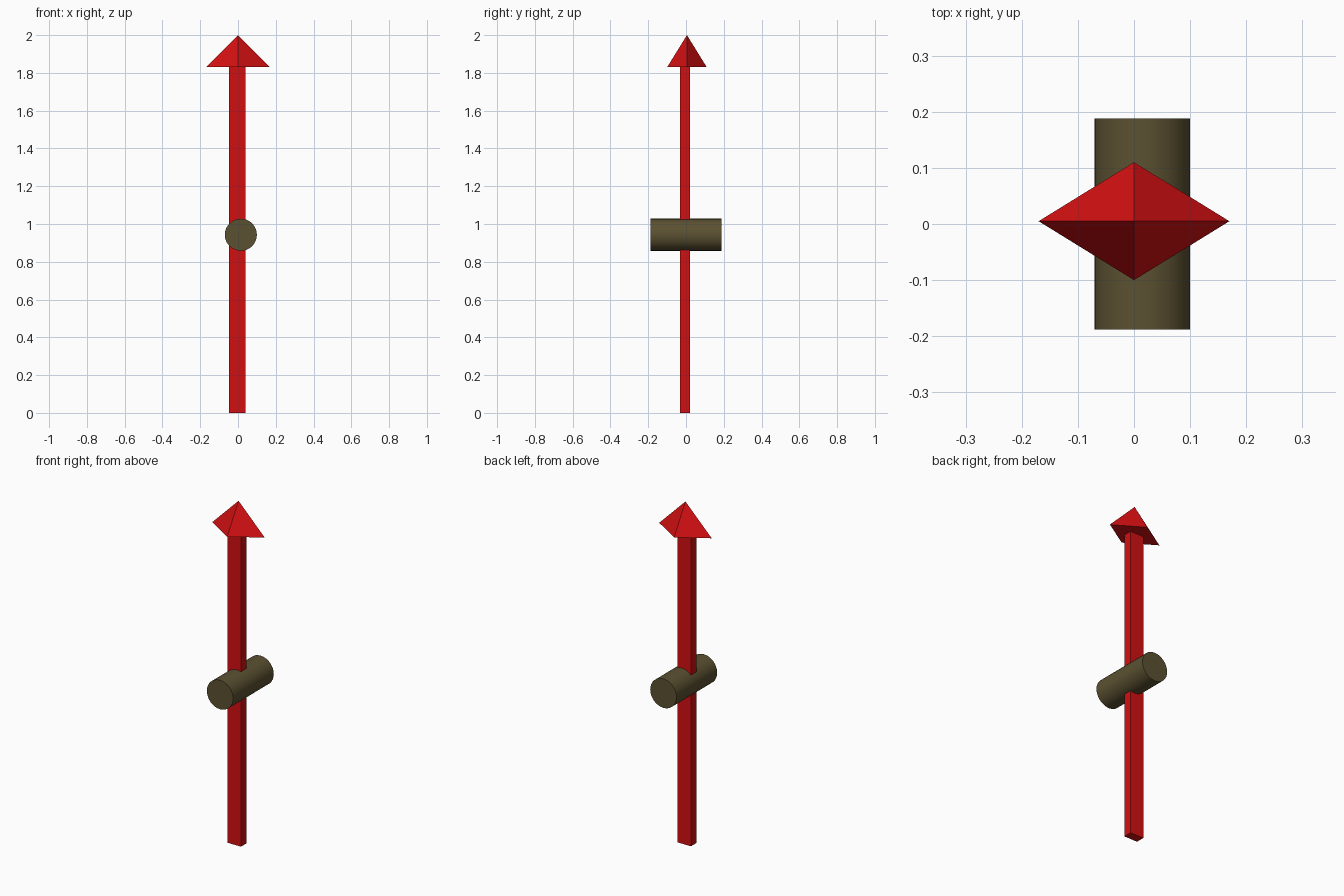
import bpy
import math

if "Cube" in bpy.data.objects:
    bpy.data.objects.remove(bpy.data.objects["Cube"])


def material(name, color):
    mat = bpy.data.materials.new(name)
    mat.diffuse_color = (*color, 1)
    mat.use_nodes = True
    mat.node_tree.nodes["Principled BSDF"].inputs["Base Color"].default_value = mat.diffuse_color
    return mat


def finish(name, mat, scale=(1, 1, 1)):
    obj = bpy.context.object
    obj.name = name
    obj.scale = scale
    obj.data.materials.append(mat)
    bpy.ops.object.transform_apply(location=False, rotation=True, scale=True)
    return obj


red = material("red", (0.65, 0.005, 0.006))
olive = material("olive", (0.105, 0.082, 0.031))

HEAD_BASE = 1.83

# Rectangular shaft, from the ground to the underside of the head
bpy.ops.mesh.primitive_cube_add(size=1, location=(-0.003, -0.005, HEAD_BASE / 2))
finish("shaft", red, (0.087, 0.051, HEAD_BASE))

# Four-sided arrow head with a diamond base
bpy.ops.mesh.primitive_cone_add(vertices=4, radius1=1, radius2=0, depth=2 - HEAD_BASE,
                                location=(0, 0.005, (2 + HEAD_BASE) / 2))
finish("arrow_head", red, (0.17, 0.105, 1))

# Round cross pin running front to back through the shaft
bpy.ops.mesh.primitive_cylinder_add(vertices=32, radius=0.085, depth=0.376,
                                    location=(0.015, 0, 0.943),
                                    rotation=(math.pi / 2, 0, 0))
finish("cross_pin", olive)
bpy.ops.object.shade_smooth_by_angle(angle=math.radians(30))
